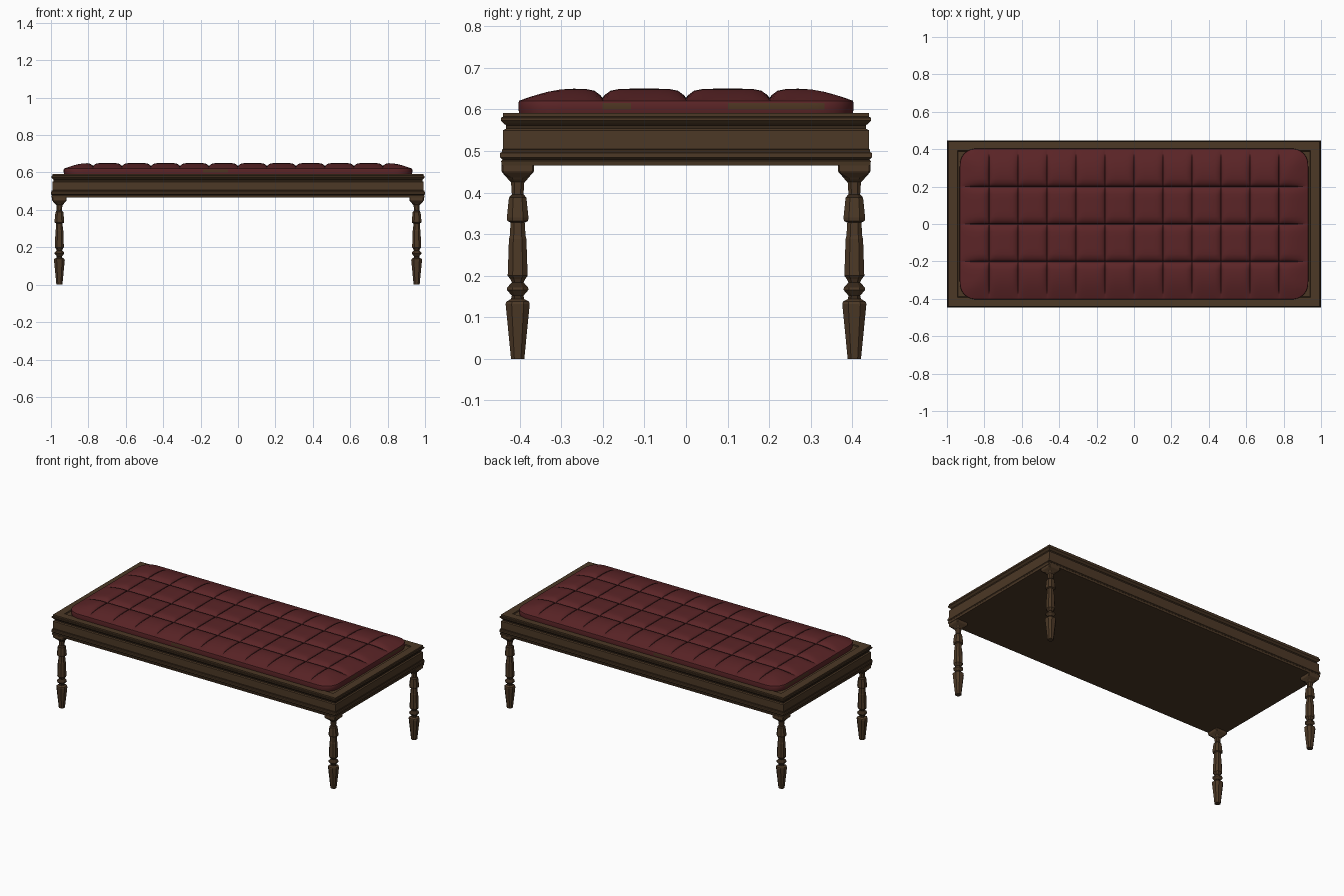
import bpy, bmesh, math

cube = bpy.data.objects.get("Cube")
if cube:
    bpy.data.objects.remove(cube)


def material(name, rgb):
    m = bpy.data.materials.new(name)
    m.use_nodes = True
    m.diffuse_color = (*rgb, 1)
    bsdf = m.node_tree.nodes["Principled BSDF"]
    bsdf.inputs["Base Color"].default_value = (*rgb, 1)
    bsdf.inputs["Roughness"].default_value = 0.8
    return m


wood = material("brown wood", (0.072, 0.040, 0.019))
dark_wood = material("dark groove wood", (0.036, 0.020, 0.010))
leather = material("red leather", (0.105, 0.018, 0.020))
seam = material("dark red seam", (0.040, 0.008, 0.009))
worn = material("worn brown leather", (0.075, 0.036, 0.016))


def finish(name, bm, mats, smooth=None):
    bmesh.ops.recalc_face_normals(bm, faces=bm.faces[:])
    mesh = bpy.data.meshes.new(name)
    bm.to_mesh(mesh)
    bm.free()
    for m in mats:
        mesh.materials.append(m)
    ob = bpy.data.objects.new(name, mesh)
    bpy.context.collection.objects.link(ob)
    if smooth:
        bpy.ops.object.select_all(action='DESELECT')
        ob.select_set(True)
        bpy.context.view_layer.objects.active = ob
        bpy.ops.object.shade_smooth_by_angle(angle=math.radians(smooth))
    return ob


def loft(bm, rings, dark=()):
    """Skin a stack of closed rings and cap both ends."""
    loops = [[bm.verts.new(p) for p in ring] for ring in rings]
    n = len(loops[0])
    for k, (a, b) in enumerate(zip(loops, loops[1:])):
        for i in range(n):
            j = (i + 1) % n
            f = bm.faces.new((a[i], a[j], b[j], b[i]))
            f.material_index = int(k in dark)
    bm.faces.new(loops[0])
    bm.faces.new(loops[-1])


# Moulded frame: (inset, height) profile carried round the rectangle
HX, HY = 1.0, 0.447
frame_profile = [
    (0.004, 0.465), (0.002, 0.476), (0.005, 0.479), (0.000, 0.485), (0.000, 0.495),
    (0.004, 0.498), (0.004, 0.503), (0.007, 0.505), (0.007, 0.550), (0.014, 0.554),
    (0.014, 0.562), (0.009, 0.566), (0.002, 0.573), (0.002, 0.580), (0.007, 0.583),
    (0.007, 0.592), (0.055, 0.592), (0.060, 0.587)]
bm = bmesh.new()
loft(bm, [[(sx * (HX - d), sy * (HY - d), z)
           for sx, sy in ((-1, -1), (1, -1), (1, 1), (-1, 1))]
          for d, z in frame_profile], dark=(2, 6, 9, 13, 16))
finish("moulded_frame", bm, [wood, dark_wood])

# Turned legs: chamfered square sections, (half width, height)
leg_profile = [
    (0.016, 0.000), (0.029, 0.132), (0.027, 0.138), (0.016, 0.144), (0.014, 0.152),
    (0.026, 0.166), (0.025, 0.172), (0.014, 0.184), (0.018, 0.192), (0.024, 0.200),
    (0.021, 0.288), (0.019, 0.296), (0.017, 0.328), (0.025, 0.332), (0.026, 0.340),
    (0.021, 0.388), (0.014, 0.396), (0.016, 0.425), (0.023, 0.432), (0.026, 0.436),
    (0.037, 0.448), (0.039, 0.452), (0.039, 0.466)]


def chamfered_square(cx, cy, h, z, ratio=0.5):
    c = h * ratio
    pts = [(-c, -h), (c, -h), (h, -c), (h, c), (c, h), (-c, h), (-h, c), (-h, -c)]
    return [(cx + x, cy + y, z) for x, y in pts]


for sx, side in ((-1, "right"), (1, "left")):
    for sy, end in ((-1, "front"), (1, "back")):
        bm = bmesh.new()
        loft(bm, [chamfered_square(sx * 0.955, sy * 0.405, h, z, 0.9 if z > 0.44 else 0.5)
                  for h, z in leg_profile], dark=(3, 6, 15))
        finish(f"{end}_{side}_leg", bm, [wood, dark_wood])

# Tufted cushion
CX, CY, RADIUS = 0.93, 0.402, 0.085
COLS, ROWS, STEPS = 12, 4, 10


def stations(half, cells):
    """Positions crowded near the seams, with the puff coordinate of each."""
    size = 2 * half / cells
    out = []
    for i in range(cells * STEPS + 1):
        cell, s = divmod(i, STEPS)
        t = math.sin(math.pi / 2 * (2 * s / STEPS - 1))
        first, last = cell == 0, cell >= cells - 1
        # outer borders are not stitched
        puff = 0 if (first and t < 0) or (last and t > 0) or cell == cells else abs(t)
        out.append((-half + size * (cell + (t + 1) / 2), puff))
    return out


def rounded(x, y):
    a, b = abs(x) - (CX - RADIUS), abs(y) - (CY - RADIUS)
    if a > 0 and b > 0:
        k = max(a, b) / math.hypot(a, b)
        x = math.copysign(CX - RADIUS + a * k, x)
        y = math.copysign(CY - RADIUS + b * k, y)
    return x, y


def edge_rise(x, y):
    d = min(CX - abs(x), CY - abs(y))
    e = min(1, max(0, d / 0.13))
    return math.sin(e * math.pi / 2)


xs, ys = stations(CX, COLS), stations(CY, ROWS)
bm = bmesh.new()
grid = []
for x, px in xs:
    row = []
    for y, py in ys:
        rise = edge_rise(x, y)
        dip = max(0.016 * px ** 7, 0.022 * py ** 7)
        row.append(bm.verts.new((*rounded(x, y), 0.621 + 0.029 * rise - dip * rise)))
    grid.append(row)
NX, NY = len(xs) - 1, len(ys) - 1
for i in range(NX):
    for j in range(NY):
        f = bm.faces.new((grid[i][j], grid[i + 1][j], grid[i + 1][j + 1], grid[i][j + 1]))
        near_x = min(xs[i][1], xs[i + 1][1]) > 0.94 and i not in (0, NX - 1)
        near_y = min(ys[j][1], ys[j + 1][1]) > 0.94 and j not in (0, NY - 1)
        c = f.calc_center_median()
        f.material_index = int((near_x or near_y) and edge_rise(c.x, c.y) > 0.6)

# Side band of the cushion, with worn patches
border = ([grid[i][0] for i in range(NX)] + [grid[NX][j] for j in range(NY)]
          + [grid[i][NY] for i in range(NX, 0, -1)] + [grid[0][j] for j in range(NY, 0, -1)])
previous = border
for grow, z in ((1.002, 0.616), (1.002, 0.600), (0.998, 0.586)):
    ring = [bm.verts.new((v.co.x * grow, v.co.y * grow, z)) for v in border]
    for i in range(len(ring)):
        j = (i + 1) % len(ring)
        f = bm.faces.new((previous[i], previous[j], ring[j], ring[i]))
        c = f.calc_center_median()
        on_end = abs(c.x) > 0.9 and (-0.2 < c.y < -0.13 or 0.09 < c.y < 0.34)
        on_side = abs(c.y) > 0.39 and -0.18 < c.x < -0.06
        if 0.6 < c.z < 0.617 and (on_end or on_side):
            f.material_index = 2
    previous = ring
finish("tufted_cushion", bm, [leather, seam, worn], smooth=40)
